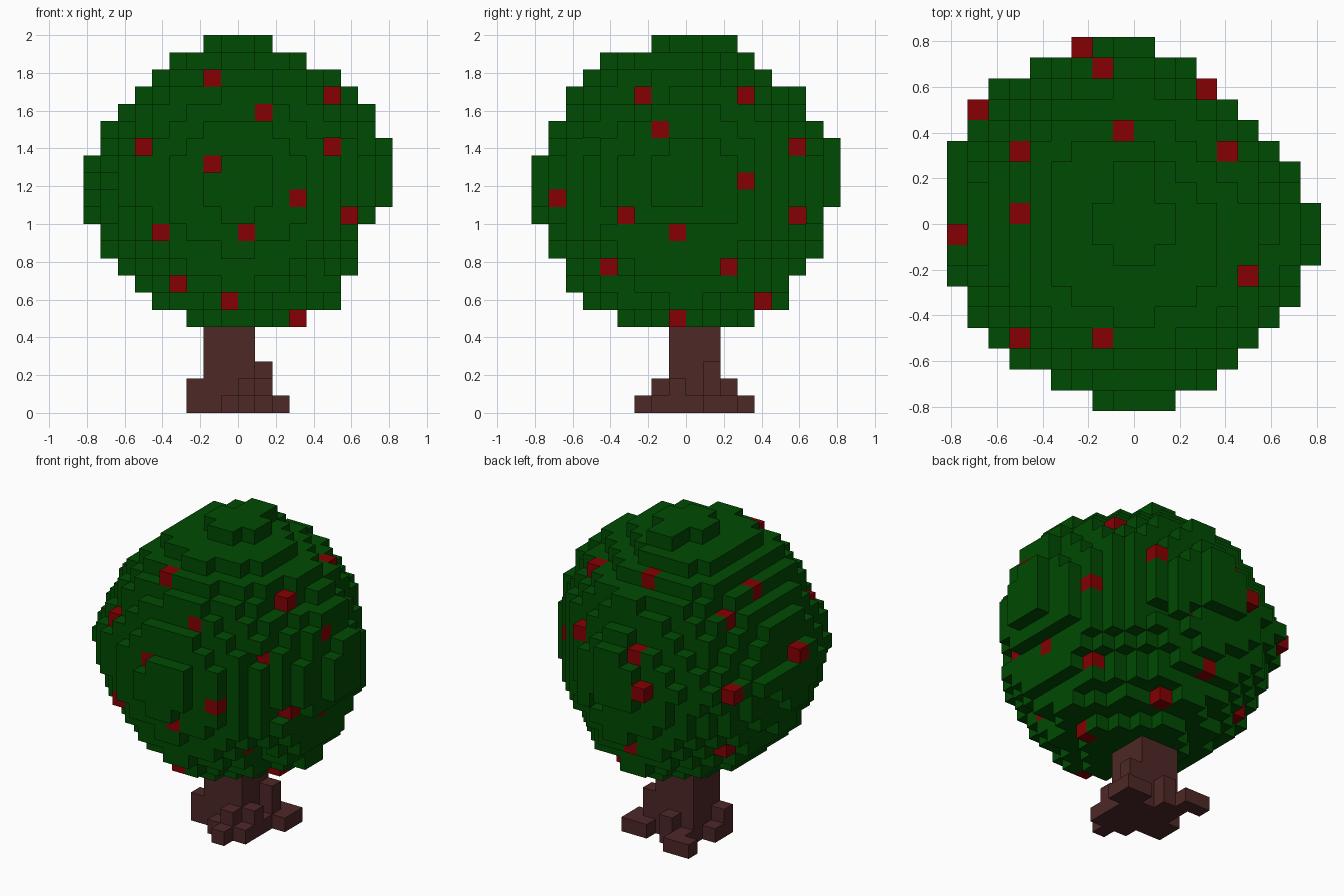
import bpy
import bmesh

if "Cube" in bpy.data.objects:
    bpy.data.objects.remove(bpy.data.objects["Cube"], do_unlink=True)

UNIT = 2 / 22  # edge of one block


def material(name, color):
    mat = bpy.data.materials.new(name)
    mat.use_nodes = True
    mat.diffuse_color = (*color, 1)
    mat.node_tree.nodes["Principled BSDF"].inputs["Base Color"].default_value = (*color, 1)
    return mat


def box(x, y, z):
    """All blocks inside three half-open ranges."""
    return {(i, j, k) for i in range(*x) for j in range(*y) for k in range(*z)}


def step(cell, axis, amount):
    moved = list(cell)
    moved[axis] += amount
    return tuple(moved)


def build(name, cells, solid, mat):
    """Mesh the outer faces of a set of blocks."""
    bm = bmesh.new()
    verts = {}

    def corner(p):
        if p not in verts:
            verts[p] = bm.verts.new([c * UNIT for c in p])
        return verts[p]

    for cell in sorted(cells):
        for axis in range(3):
            for side in (0, 1):
                if step(cell, axis, 2 * side - 1) in solid:
                    continue
                base = step(cell, axis, side)
                u, v = (axis + 1) % 3, (axis + 2) % 3
                a, b = step(base, u, 1), step(base, v, 1)
                ring = [base, a, step(a, v, 1), b]
                if not side:
                    ring.reverse()
                bm.faces.new([corner(p) for p in ring])
    mesh = bpy.data.meshes.new(name)
    bm.to_mesh(mesh)
    bm.free()
    mesh.materials.append(mat)
    obj = bpy.data.objects.new(name, mesh)
    bpy.context.collection.objects.link(obj)
    return obj


# Crown outline: x span and y span of every layer, bottom to top
layers = [
    (-3, 4, -4, 4), (-5, 6, -6, 6), (-6, 6, -7, 6), (-7, 7, -7, 7),
    (-8, 7, -8, 8), (-8, 7, -8, 8), (-9, 8, -9, 8), (-9, 9, -9, 9),
    (-9, 9, -9, 9), (-9, 9, -9, 9), (-9, 9, -8, 9), (-8, 8, -8, 8),
    (-7, 8, -7, 7), (-6, 7, -7, 7), (-5, 6, -6, 5), (-4, 4, -5, 4),
    (-2, 2, -2, 3),
]
# Plan outline: x span of every row, front to back
west = [-2, -4, -6, -7, -8, -8, -9, -9, -9, -9, -9, -9, -9, -8, -8, -7, -5, -3]
east = [2, 4, 5, 6, 7, 8, 8, 9, 9, 9, 8, 8, 7, 6, 5, 4, 3, 1]

CENTER_Z = 13.25
MIDDLE_LAYER = 13


def in_ball(x, y, z):
    """Ball test: a little fuller at the waist, flatter at the back left."""
    dx, dy, dz = x + 0.5, y + 0.5, z + 0.5 - CENTER_Z
    limit = 72
    if abs(z - MIDDLE_LAYER) <= 1:
        limit = 77
    if x >= 0 and y >= 0 and z >= 8:
        limit -= 20 * dx * dy / (dx * dx + dy * dy)
    return dx * dx + dy * dy + dz * dz <= limit


# Crown: the ball trimmed by the outlines, which it fills on its middle planes
crown = set()
for level, (x0, x1, y0, y1) in enumerate(layers, start=5):
    for x, y, z in box((x0, x1), (y0, y1), (level, level + 1)):
        if not west[y + 9] <= x < east[y + 9]:
            continue
        if x in (-1, 0) or y in (-1, 0) or z == MIDDLE_LAYER or in_ball(x, y, z):
            crown.add((x, y, z))

# Uneven leaves: a few blocks added and a few left out
crown |= {(1, -7, 18), (7, -2, 17), (7, -3, 16)}
crown -= {(-9, 0, 14), (-9, 0, 15), (-9, 1, 14), (4, -4, 7), (4, -4, 8)}

# Fruit set into notches that are open along the named axes
fruit = set()
notched = [
    ((5, -3, 18), "xyz"), ((4, 3, 18), "xyz"), ((-2, -6, 19), "yz"),
    ((3, 6, 15), "xz"), ((-6, -6, 15), "yz"), ((-2, 7, 15), "yz"),
    ((-8, 5, 13), "z"), ((-9, -1, 14), "z"), ((-2, -8, 14), "y"),
    ((5, -5, 15), "y"), ((1, -7, 17), "y"), ((6, -4, 11), "xy"),
    ((3, -5, 8), "x"), ((7, -2, 16), "x"), ((1, 6, 11), "xy"),
    ((-6, 3, 17), "z"),
]
for cell, axes in notched:
    fruit.add(cell)
    for axis in ("xyz".index(letter) for letter in axes):
        outward = 1 if cell[axis] >= 0 else -1
        for n in range(1, 5):
            crown.discard(step(cell, axis, n * outward))

# Fruit replacing the outermost leaf block on a line into each side
sides = [
    (1, 1, [(3, 12), (-5, 10), (0, 10), (-4, 7), (-1, 6)]),     # front
    (1, -1, [(-3, 13), (-1, 8)]),                               # back
    (0, -1, [(3, 13), (-1, 10), (2, 8), (4, 6), (-1, 5)]),
    (0, 1, [(3, 8)]),
    (2, -1, [(-1, 4), (-6, 0)]),                                # top
]
for axis, direction, spots in sides:
    for spot in spots:
        line = [c for c in crown | fruit
                if tuple(c[i] for i in range(3) if i != axis) == spot]
        fruit.add(min(line, key=lambda c: c[axis] * direction))
crown -= fruit

# Trunk with stepped roots
trunk = box((-2, 1), (-1, 2), (0, 5))
roots = [
    (1, 1, 3), (1, -1, 2), (1, 0, 1), (2, 1, 1), (2, 2, 1), (1, 2, 1),
    (0, -2, 2), (-1, -2, 1), (1, -2, 1), (0, -3, 1), (-3, -1, 2), (-3, 0, 1),
    (-1, 2, 2), (-2, 2, 1), (-2, 3, 1), (-3, 3, 1),
]
for x, y, height in roots:
    trunk |= box((x, x + 1), (y, y + 1), (0, height))

solid = crown | fruit | trunk
build("trunk", trunk, solid, material("bark brown", (0.075, 0.021, 0.02)))
build("leaf_crown", crown, solid, material("leaf green", (0, 0.069, 0.0005)))
build("fruit", fruit, solid, material("fruit red", (0.235, 0, 0.0006)))
